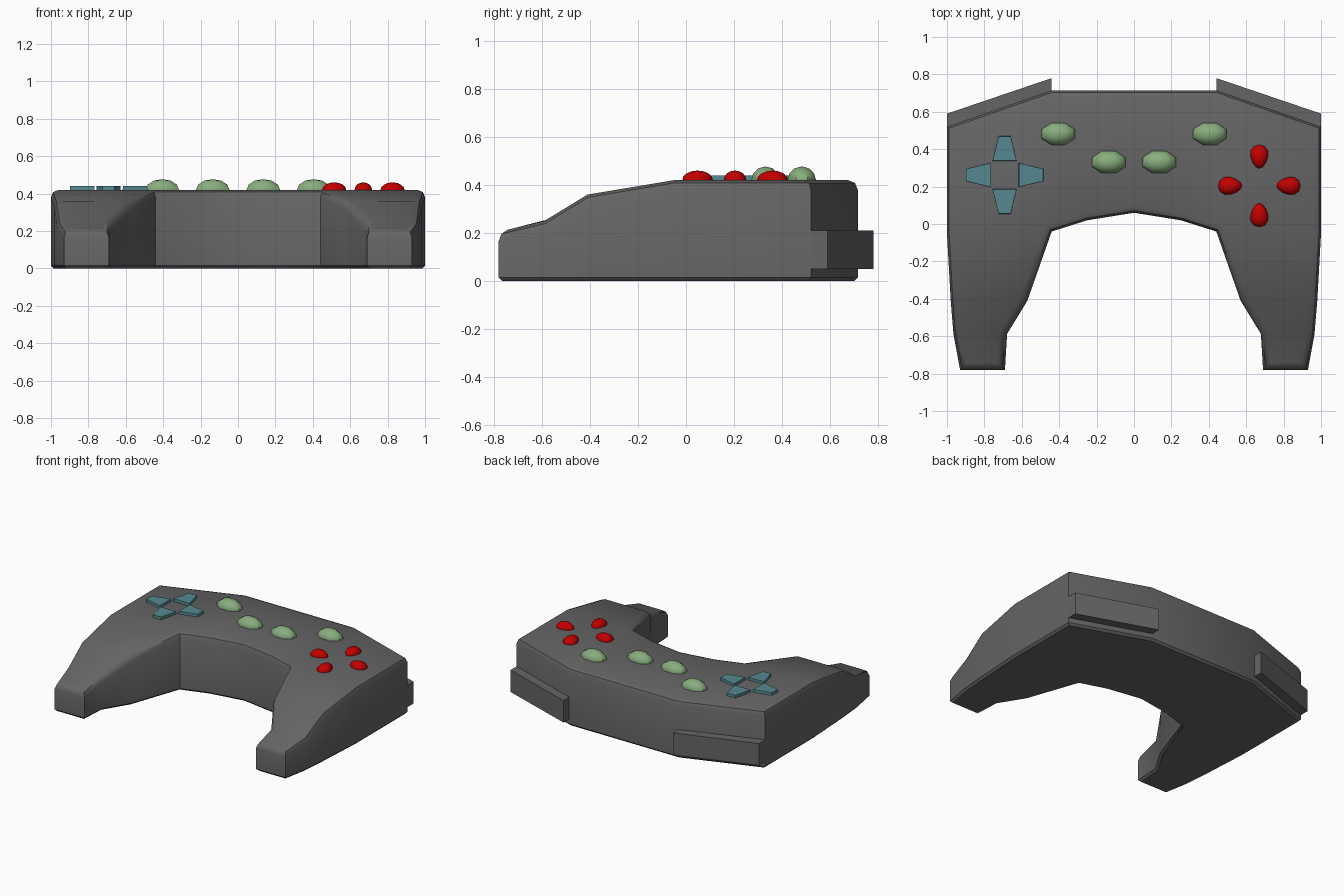
import bpy, bmesh, math
from mathutils import Matrix, Vector

if "Cube" in bpy.data.objects:
    bpy.data.objects.remove(bpy.data.objects["Cube"])


def finish(name, bm, color=None, angle=None):
    bmesh.ops.recalc_face_normals(bm, faces=bm.faces[:])
    me = bpy.data.meshes.new(name)
    bm.to_mesh(me)
    bm.free()
    ob = bpy.data.objects.new(name, me)
    bpy.context.collection.objects.link(ob)
    if color:
        me.materials.append(color)
    if angle:
        bpy.ops.object.select_all(action='DESELECT')
        ob.select_set(True)
        bpy.context.view_layer.objects.active = ob
        bpy.ops.object.shade_smooth_by_angle(angle=math.radians(angle))
    return ob


def material(name, rgb):
    m = bpy.data.materials.new(name)
    m.diffuse_color = (*rgb, 1)
    m.use_nodes = True
    m.node_tree.nodes["Principled BSDF"].inputs["Base Color"].default_value = m.diffuse_color
    return m


def prism(bm, pts, z0, z1, inset=1.0):
    c = sum((Vector(p) for p in pts), Vector((0, 0))) / len(pts)
    lo = [bm.verts.new((*p, z0)) for p in pts]
    hi = [bm.verts.new((*(c + (Vector(p) - c) * inset), z1)) for p in pts]
    bm.faces.new(lo)
    bm.faces.new(hi)
    n = len(pts)
    for i in range(n):
        bm.faces.new((lo[i], lo[(i + 1) % n], hi[(i + 1) % n], hi[i]))


grey = material("shell_grey", (0.13, 0.13, 0.13))
teal = material("pad_teal", (0.09, 0.25, 0.28))
green = material("button_green", (0.25, 0.42, 0.21))
red = material("button_red", (0.55, 0.0, 0.0))

# Body: half outline (x, y, top height), inner arch to grip to back edge
outline = [(0, .06, .42), (.25, .02, .42), (.44, -.04, .42), (.57, -.41, .36),
           (.68, -.59, .25), (.69, -.78, .205), (.93, -.78, .205),
           (.965, -.59, .25), (.98, -.41, .36), (1, -.05, .42),
           (1, .52, .42), (.44, .715, .42), (0, .715, .42)]
cells = [(0, 1, 11, 12), (1, 2, 9, 10, 11), (2, 3, 8, 9), (3, 4, 7, 8), (4, 5, 6, 7)]
bm = bmesh.new()
for s in (1, -1):
    top = [bm.verts.new((s * x, y, z)) for x, y, z in outline]
    low = [bm.verts.new((s * x, y, 0)) for x, y, z in outline]
    for c in cells:
        bm.faces.new([top[i] for i in c])
        bm.faces.new([low[i] for i in c])
    for i in range(len(outline) - 1):
        bm.faces.new((top[i], top[i + 1], low[i + 1], low[i]))
bmesh.ops.remove_doubles(bm, verts=bm.verts[:], dist=1e-4)
bmesh.ops.recalc_face_normals(bm, faces=bm.faces[:])


def rim(up):
    return [e for e in bm.edges if sorted(abs(f.normal.z) > .5 for f in e.link_faces) == [False, True]
            and all((v.co.z > .1) == up for v in e.verts)]


bmesh.ops.bevel(bm, geom=rim(True), offset=.04, segments=2, profile=.5, affect='EDGES')
bm.normal_update()
bmesh.ops.bevel(bm, geom=rim(False), offset=.015, segments=1, profile=.5, affect='EDGES')
finish("controller_body", bm, grey, 40)

# Shoulder buttons along the slanted back edges
for side, s in (("right", 1), ("left", -1)):
    bm = bmesh.new()
    prism(bm, [(s * .44, .78), (s * 1, .59), (s * 1, .5), (s * .44, .69)], .05, .21)
    finish(side + "_shoulder_button", bm, grey)

# Direction pad: four tapered keys
for k, name in enumerate(("right", "up", "left", "down")):
    bm = bmesh.new()
    prism(bm, [(.075, -.065), (.208, -.033), (.208, .033), (.075, .065)], .40, .44, .98)
    bm.transform(Matrix.Translation((-.692, .262, 0)) @ Matrix.Rotation(k * math.pi / 2, 4, 'Z'))
    finish("pad_key_" + name, bm, teal)

# Menu buttons: low-poly domes
for i, (x, y) in enumerate([(-.405, .482), (-.135, .331), (.135, .331), (.405, .482)]):
    bm = bmesh.new()
    bmesh.ops.create_uvsphere(bm, u_segments=8, v_segments=6, radius=1)
    bm.transform(Matrix.Translation((x, y, .42)) @ Matrix.Diagonal((.097, .064, .057, 1))
                 @ Matrix.Rotation(math.pi / 8, 4, 'Z'))
    finish("menu_button_%d" % (i + 1), bm, green, 50)

# Action buttons: egg shapes, narrower toward the centre of the cluster
for k, name in enumerate(("right", "top", "left", "bottom")):
    bm = bmesh.new()
    bmesh.ops.create_uvsphere(bm, u_segments=12, v_segments=8, radius=1)
    for v in bm.verts:
        v.co.y *= 1 + .25 * v.co.x
    bm.transform(Matrix.Translation((.67, .204, .42)) @ Matrix.Rotation(k * math.pi / 2, 4, 'Z')
                 @ Matrix.Translation((.156, 0, 0)) @ Matrix.Diagonal((.064, .047, .04, 1)))
    finish("action_button_" + name, bm, red, 50)
